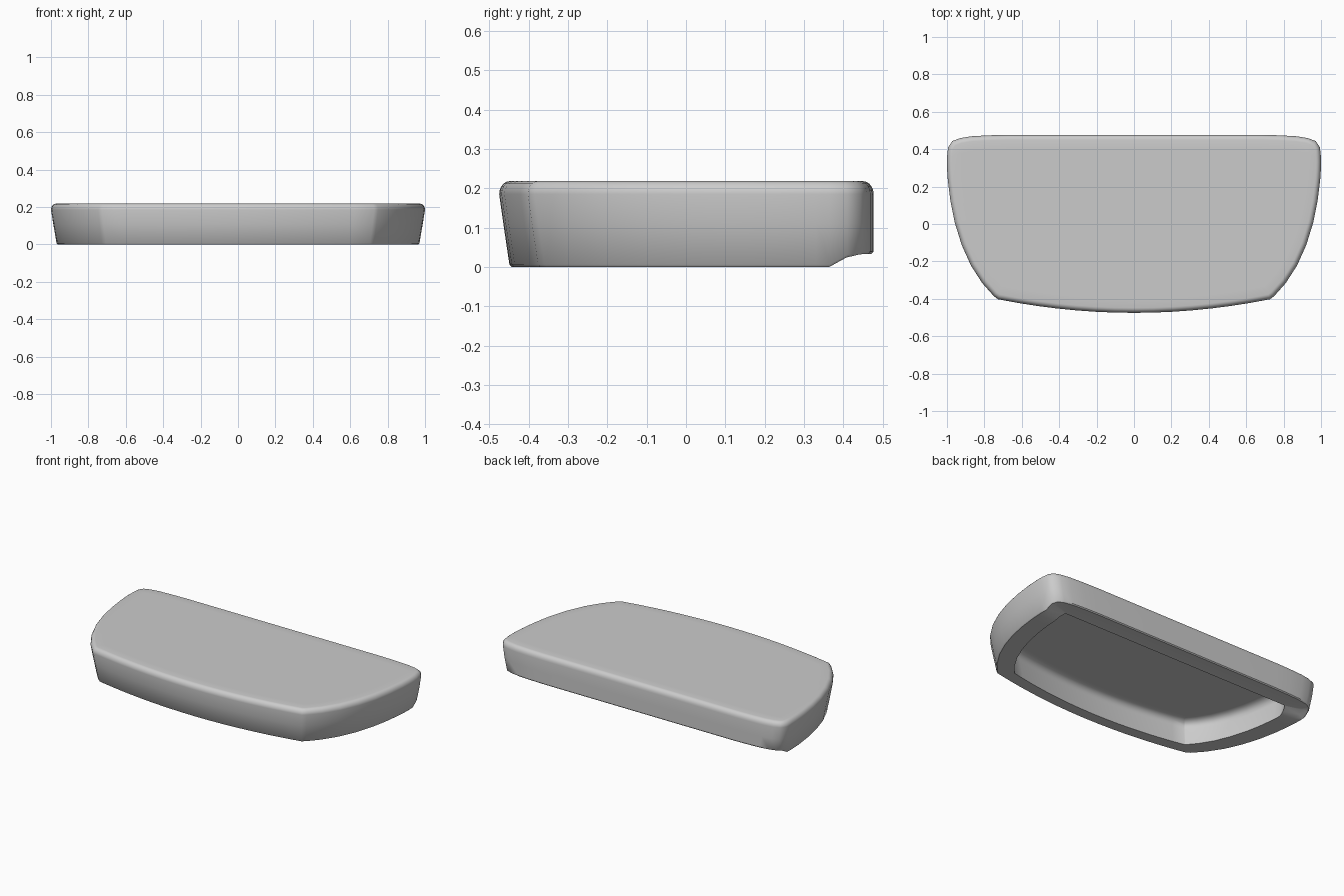
import bpy, bmesh, math
from mathutils import Vector

if "Cube" in bpy.data.objects:
    bpy.data.objects.remove(bpy.data.objects["Cube"], do_unlink=True)

FRONT, CORNER_X, BOW = -0.475, 0.738, 0.075
WALL_TOP, HEIGHT, RIM = 0.185, 0.218, 0.075


def clamp(value):
    return min(max(value, 0), 1)


def material(name, value):
    mat = bpy.data.materials.new(name)
    mat.use_nodes = True
    color = (value, value, value, 1)
    mat.diffuse_color = color
    mat.node_tree.nodes["Principled BSDF"].inputs["Base Color"].default_value = color
    return mat


def outline():
    # Bowed front, flared curved sides, straight back with rounded corners
    steps = 8
    half = []
    for i in range(steps):
        x = (CORNER_X - 0.01) * i / (steps - 1)
        half.append((x, FRONT + BOW * (x / CORNER_X) ** 2))
    half += [(0.75, -0.385), (0.812, -0.315), (0.873, -0.22), (0.922, -0.11),
             (0.959, 0.01), (0.981, 0.12), (0.995, 0.23), (0.999, 0.29),
             (1.0, 0.33), (0.999, 0.365), (0.994, 0.41), (0.972, 0.443),
             (0.93, 0.459), (0.87, 0.469), (0.78, 0.474), (0.68, 0.477), (0.3, 0.477)]
    return [Vector(p) for p in half + [(-x, y) for x, y in reversed(half[1:])]]


def offset(points, amount):
    # Mitred inward offset of a counter-clockwise loop
    result = []
    for i, p in enumerate(points):
        a = (p - points[i - 1]).normalized()
        b = (points[(i + 1) % len(points)] - p).normalized()
        na, nb = Vector((-a.y, a.x)), Vector((-b.y, b.x))
        n = (na + nb).normalized()
        result.append(p + n * amount / max(n.dot(na), 0.6))
    return result


def base_height(x, y):
    # Underside is flat, then ramps at the back corners up to a raised back ledge
    y += 0.06 * clamp((0.96 - abs(x)) / 0.08)
    return 0.027 * clamp((y - 0.365) / 0.05) + 0.006 * clamp((y - 0.415) / 0.06)


def ring(bm, inset, z=None, lift=0.0, y_max=1.0, squeeze=0.0):
    # Front and sides draft outward with height; the back stays upright
    draft = 1 - clamp((z or 0) / WALL_TOP)
    loop = []
    for p in outline():
        toward_front = clamp((0.35 - p.y) / 0.7)
        loop.append(Vector((p.x * (1 - 0.03 * draft), p.y + 0.026 * draft * toward_front)))
    verts = []
    for p in offset(loop, inset):
        y = min(p.y, y_max)
        # Squeezed rings are narrower, with rounder corners at the back
        corner = clamp((y - y_max + 0.09) / 0.09) ** 2
        x = p.x * (1 - squeeze * (1 + 0.5 * corner))
        verts.append(bm.verts.new((x, y, base_height(x, y) + lift if z is None else z)))
    return verts


bm = bmesh.new()
rings = []
# Rounded top edge
rise, run = HEIGHT - WALL_TOP, 0.027
rings.append(ring(bm, run + 0.05, HEIGHT))
for i in range(6):
    a = math.radians(90 - 18 * i)
    rings.append(ring(bm, run * (1 - math.cos(a)), WALL_TOP + rise * math.sin(a)))
# Outer wall, small bottom bevel and rim
rings.append(ring(bm, 0.0, 0.11))
rings.append(ring(bm, 0.0, lift=0.006))
rings.append(ring(bm, 0.006))
rings.append(ring(bm, 0.045, y_max=0.42))
rings.append(ring(bm, RIM, y_max=0.368, squeeze=0.055))
# Inner wall with a filleted ceiling
fillet, ceiling = 0.05, 0.163
for i in range(5):
    a = math.radians(22.5 * i)
    inset = fillet * (1 - math.cos(a))
    rings.append(ring(bm, RIM + inset, ceiling - fillet * (1 - math.sin(a)),
                      y_max=0.368 - inset, squeeze=0.06 + 0.3 * inset))
rings.append(ring(bm, RIM + fillet + 0.02, ceiling, y_max=0.298, squeeze=0.075))

for upper, lower in zip(rings, rings[1:]):
    n = len(upper)
    for i in range(n):
        j = (i + 1) % n
        bm.faces.new((upper[i], lower[i], lower[j], upper[j]))
bm.faces.new(rings[0])
bm.faces.new(list(reversed(rings[-1])))
bmesh.ops.recalc_face_normals(bm, faces=bm.faces)

mesh = bpy.data.meshes.new("hollow_cover")
bm.to_mesh(mesh)
bm.free()
mesh.materials.append(material("plain grey", 0.6))
cover = bpy.data.objects.new("hollow_cover", mesh)
bpy.context.collection.objects.link(cover)
bpy.ops.object.select_all(action="DESELECT")
cover.select_set(True)
bpy.context.view_layer.objects.active = cover
bpy.ops.object.shade_smooth_by_angle(angle=math.radians(40))
